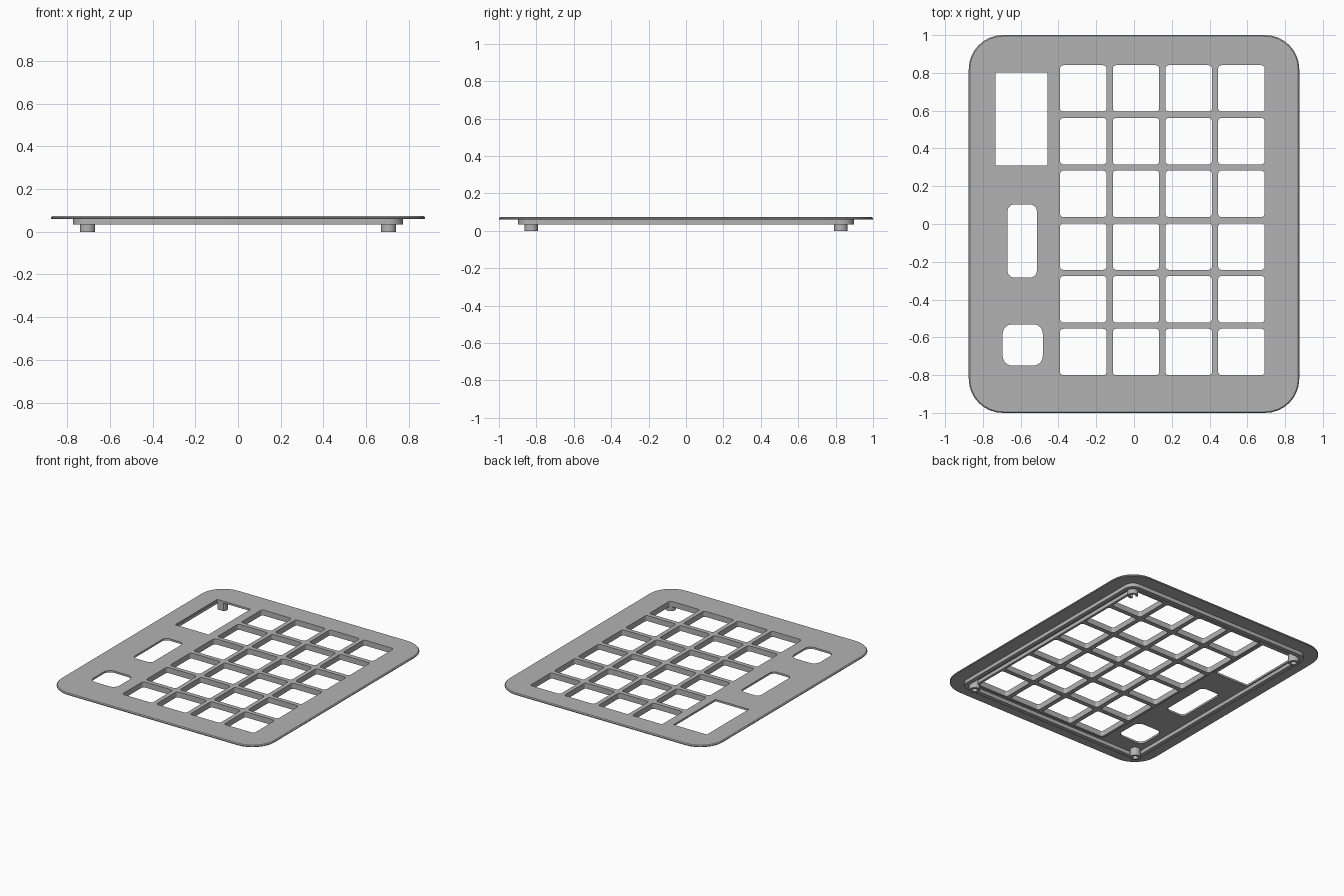
import bpy, bmesh
from math import sin, cos, pi

cube = bpy.data.objects.get("Cube")
if cube:
    bpy.data.objects.remove(cube)

grey = bpy.data.materials.new("light grey plastic")
grey.use_nodes = True
grey.diffuse_color = (0.45, 0.45, 0.45, 1)
grey.node_tree.nodes["Principled BSDF"].inputs["Base Color"].default_value = grey.diffuse_color


def outline(w, d, r, steps=8):
    """Rounded rectangle centred on the origin, counter-clockwise."""
    if r <= 0:
        return [(w / 2, d / 2), (-w / 2, d / 2), (-w / 2, -d / 2), (w / 2, -d / 2)]
    pts = []
    for q, (sx, sy) in enumerate([(1, 1), (-1, 1), (-1, -1), (1, -1)]):
        for i in range(steps + 1):
            a = (q + i / steps) * pi / 2
            pts.append((sx * (w / 2 - r) + r * cos(a), sy * (d / 2 - r) + r * sin(a)))
    return pts


def add_prism(bm, centre, size, r, levels):
    """Stack rounded rectangles; each level is (z, inset)."""
    rings = []
    for z, inset in levels:
        pts = outline(size[0] - 2 * inset, size[1] - 2 * inset, r - inset if r else 0)
        rings.append([bm.verts.new((centre[0] + x, centre[1] + y, z)) for x, y in pts])
    n = len(rings[0])
    for low, high in zip(rings, rings[1:]):
        for i in range(n):
            j = (i + 1) % n
            bm.faces.new((low[i], low[j], high[j], high[i]))
    bm.faces.new(rings[0][::-1])
    bm.faces.new(rings[-1])


def add_tube(bm, x, y, outer, inner, z0, z1, sides=32):
    loops = [[bm.verts.new((x + r * cos(2 * pi * i / sides), y + r * sin(2 * pi * i / sides), z))
              for i in range(sides)]
             for r, z in ((outer, z0), (outer, z1), (inner, z1), (inner, z0))]
    for k in range(4):
        a, b = loops[k], loops[(k + 1) % 4]
        for i in range(sides):
            j = (i + 1) % sides
            bm.faces.new((a[i], a[j], b[j], b[i]))


def finish(name, bm):
    bmesh.ops.recalc_face_normals(bm, faces=bm.faces)
    mesh = bpy.data.meshes.new(name)
    bm.to_mesh(mesh)
    bm.free()
    ob = bpy.data.objects.new(name, mesh)
    bpy.context.collection.objects.link(ob)
    mesh.materials.append(grey)
    return ob


def prism(name, centre, size, r, levels):
    bm = bmesh.new()
    add_prism(bm, centre, size, r, levels)
    return finish(name, bm)


def cut(ob, cutter):
    bpy.context.view_layer.objects.active = ob
    mod = ob.modifiers.new("cut", "BOOLEAN")
    mod.operation, mod.solver, mod.object = "DIFFERENCE", "EXACT", cutter
    bpy.ops.object.modifier_apply(modifier=mod.name)


TOP, UNDER, RIM = 0.074, 0.06, 0.033
KEY, PITCH = 0.246, 0.279
KEY_X, KEY_Y = 0.15, 0.02

# Face plate with softened edge
plate = prism("face_plate", (0, 0), (1.75, 2), 0.18,
              [(UNDER, 0.003), (UNDER + 0.003, 0), (TOP - 0.006, 0), (TOP, 0.006)])

# Raised grid around the keys, on the underside
grid = prism("key_grid", (KEY_X, KEY_Y), (PITCH * 4, PITCH * 6), 0.035,
             [(RIM, 0), (UNDER + 0.004, 0)])

# Locating rim on the underside
rim = prism("locating_rim", (0, 0), (1.545, 1.795), 0.07,
            [(RIM, 0), (UNDER + 0.004, 0)])
rim_core = prism("rim_core_cutter", (0, 0), (1.485, 1.735), 0.04, [(-0.1, 0), (0.2, 0)])
cut(rim, rim_core)

# Hollow screw posts in the corners
bm = bmesh.new()
for sx in (-1, 1):
    for sy in (-1, 1):
        add_tube(bm, 0.705 * sx, 0.828 * sy, 0.036, 0.019, 0, UNDER + 0.004)
posts = finish("screw_posts", bm)

# Openings: key holes, display window, slot and square button
bm = bmesh.new()
through = [(-0.1, 0), (0.2, 0)]
for col in range(4):
    for row in range(6):
        add_prism(bm, (KEY_X + (col - 1.5) * PITCH, KEY_Y + (row - 2.5) * PITCH),
                  (KEY, KEY), 0.018, through)
add_prism(bm, (-0.595, 0.555), (0.274, 0.492), 0, through)
add_prism(bm, (-0.592, -0.09), (0.155, 0.386), 0.035, through)
add_prism(bm, (-0.589, -0.64), (0.212, 0.218), 0.05, through)
openings = finish("openings_cutter", bm)
for part in (plate, grid, posts):
    cut(part, openings)

for helper in (rim_core, openings):
    bpy.data.objects.remove(helper)

# Smooth the curves, keep the edges sharp
for part in (plate, grid, rim, posts):
    bpy.ops.object.select_all(action="DESELECT")
    part.select_set(True)
    bpy.context.view_layer.objects.active = part
    bpy.ops.object.shade_smooth_by_angle(angle=0.5)
